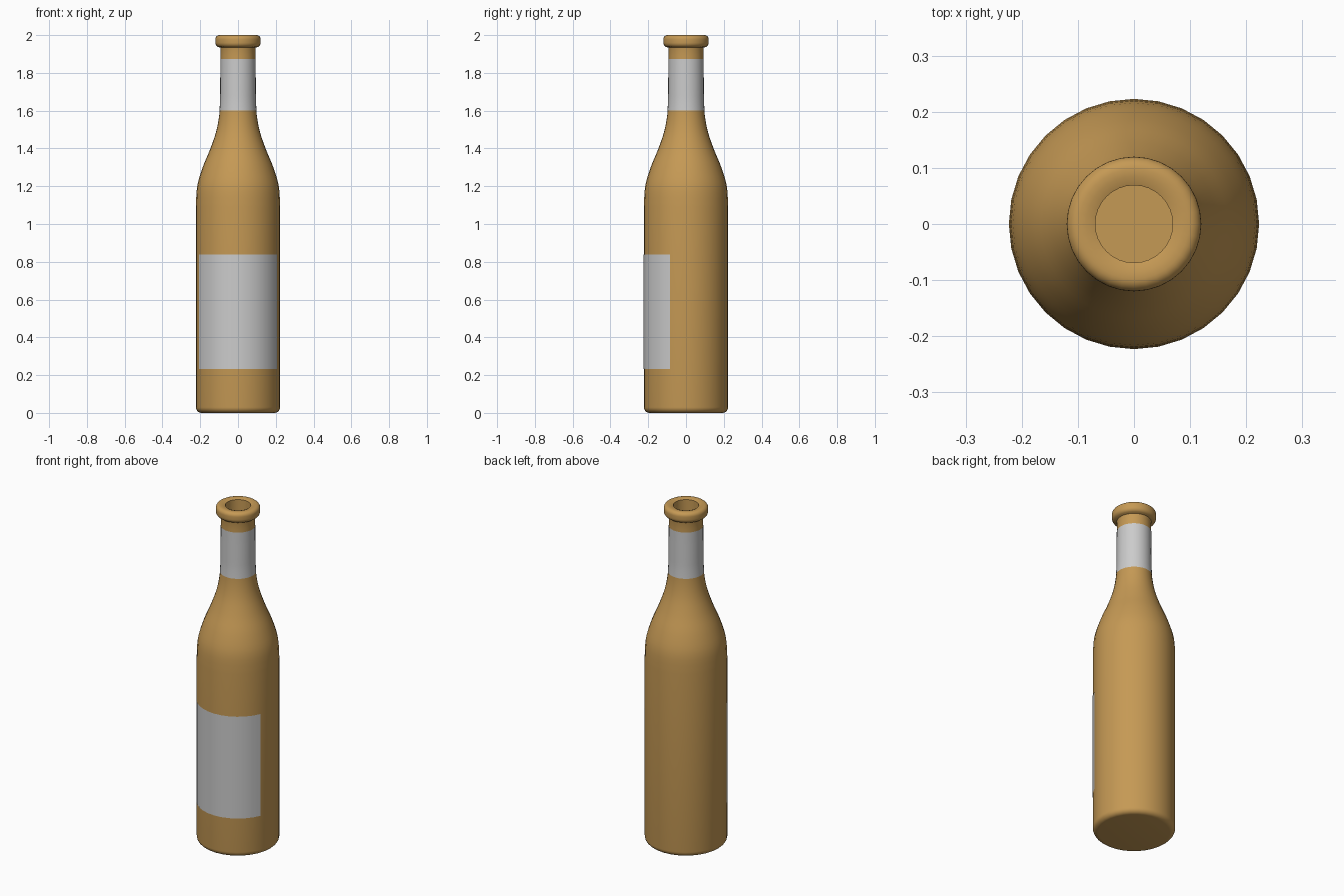
import bpy, bmesh, math

if "Cube" in bpy.data.objects:
    bpy.data.objects.remove(bpy.data.objects["Cube"])

SIDES = 32


def spline(points, steps=4):
    """Catmull-Rom curve through (radius, height) points."""
    pts = [points[0]] + points + [points[-1]]
    out = []
    for a, b, c, d in zip(pts, pts[1:], pts[2:], pts[3:]):
        for i in range(steps):
            t = i / steps
            out.append(tuple(0.5 * (2 * q + (r - p) * t + (2 * p - 5 * q + 4 * r - s) * t * t
                                    + (3 * q - p - 3 * r + s) * t ** 3)
                             for p, q, r, s in zip(a, b, c, d)))
    return out + [points[-1]]


def arc(cr, cz, rad, a0, a1, n=6):
    """Arc in the (radius, height) plane, angles in degrees."""
    return [(cr + rad * math.cos(math.radians(a0 + (a1 - a0) * i / n)),
             cz + rad * math.sin(math.radians(a0 + (a1 - a0) * i / n))) for i in range(n + 1)]


def revolve(name, profile, start=0.0, sweep=360.0, sides=SIDES, caps=False):
    """Spin a profile around z; angle 0 points to the front (-y)."""
    full = sweep >= 360
    bm = bmesh.new()
    rings = []
    for i in range(sides if full else sides + 1):
        a = math.radians(start + sweep * i / sides - 90)
        rings.append([bm.verts.new((r * math.cos(a), r * math.sin(a), z)) for r, z in profile])
    for i in range(sides):
        a, b = rings[i], rings[(i + 1) % len(rings)]
        for j in range(len(profile) - 1):
            bm.faces.new((a[j], b[j], b[j + 1], a[j + 1]))
    if caps:
        bm.faces.new([r[0] for r in reversed(rings)])
        bm.faces.new([r[-1] for r in rings])
    mesh = bpy.data.meshes.new(name)
    bm.to_mesh(mesh)
    bm.free()
    obj = bpy.data.objects.new(name, mesh)
    bpy.context.collection.objects.link(obj)
    bpy.ops.object.select_all(action='DESELECT')
    obj.select_set(True)
    bpy.context.view_layer.objects.active = obj
    bpy.ops.object.shade_smooth_by_angle(angle=math.radians(40))
    return obj


# Glass bottle: rounded base, shoulder, neck, rolled lip, hollow inside
shoulder = [(0.223, 1.09), (0.216, 1.20), (0.187, 1.30), (0.146, 1.40),
            (0.113, 1.50), (0.096, 1.61), (0.093, 1.75), (0.092, 1.92)]
outer = arc(0.193, 0.03, 0.03, -90, 0) + spline(shoulder)
lip = ([(0.094, 1.934)] + arc(0.095, 1.960, 0.025, -60, 0, 4)
       + arc(0.098, 1.978, 0.022, 0, 90, 6) + [(0.085, 2.0), (0.069, 1.994)])
inner = [(r - 0.023, z) for r, z in reversed(spline(shoulder, 2))]
bottle = revolve("bottle", outer + lip + inner + [(0.2, 0.05), (0.18, 0.03)], caps=True)
glass = bpy.data.materials.new("amber_glass")
glass.diffuse_color = (0.56, 0.32, 0.09, 1)
glass.use_nodes = True
glass.node_tree.nodes["Principled BSDF"].inputs["Base Color"].default_value = glass.diffuse_color
bottle.data.materials.append(glass)

# Front label: thin curved sheet wrapped around the body
revolve("front_label", [(0.2245, 0.232), (0.2245, 0.838)], start=-67.5, sweep=135, sides=12)

# Neck band: full wrap following the neck
band = [(r + 0.0012, z) for r, z in spline(shoulder) if 1.61 < z < 1.86]
revolve("neck_band", [(0.0982, 1.60)] + band + [(0.0935, 1.873)])
